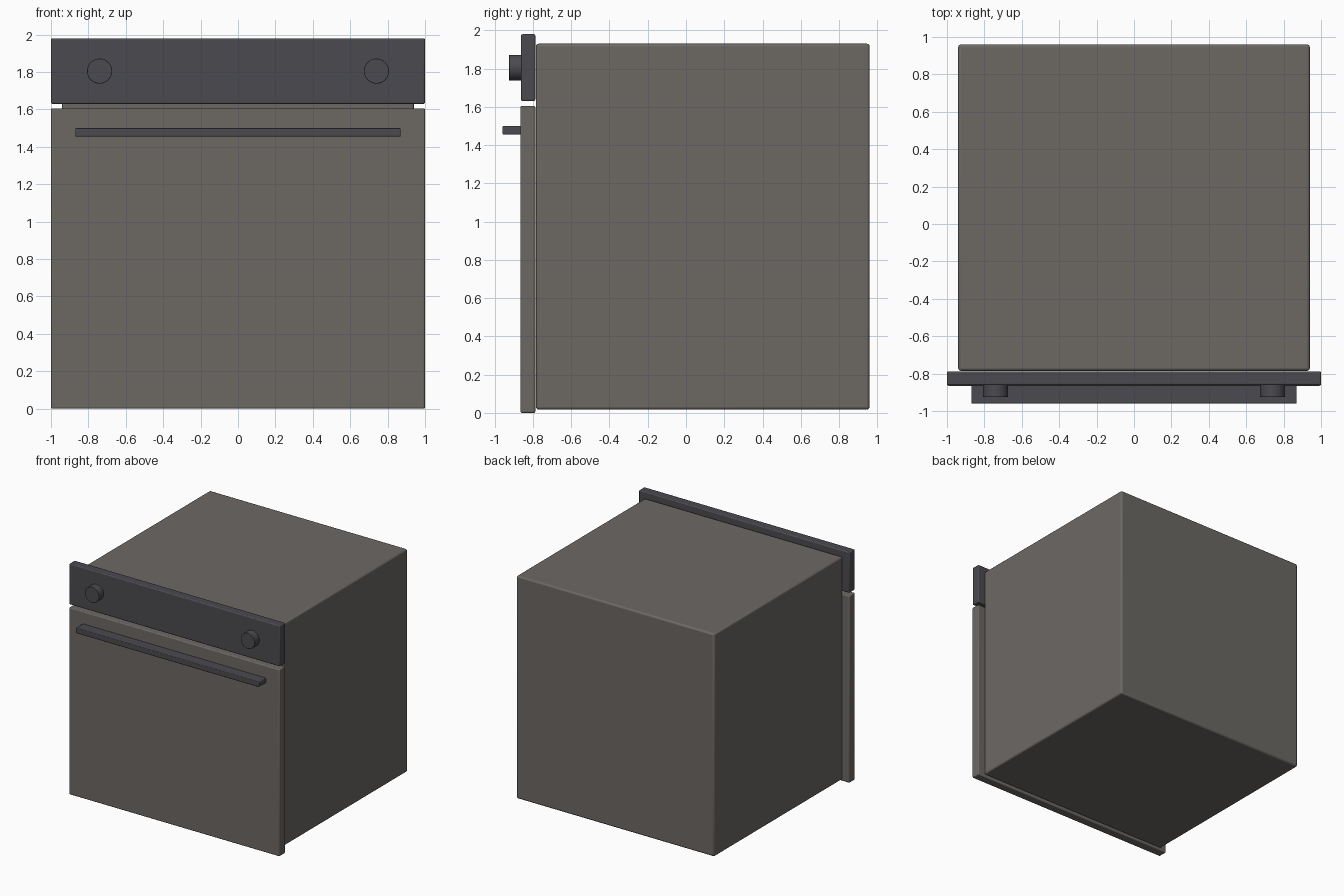
import bpy
from math import radians

cube = bpy.data.objects.get("Cube")
if cube:
    bpy.data.objects.remove(cube, do_unlink=True)


def make_material(name, rgb):
    mat = bpy.data.materials.new(name)
    mat.use_nodes = True
    mat.diffuse_color = (*rgb, 1)
    mat.node_tree.nodes["Principled BSDF"].inputs["Base Color"].default_value = (*rgb, 1)
    return mat


steel = make_material("warm grey steel", (0.15, 0.138, 0.127))
charcoal = make_material("charcoal", (0.07, 0.068, 0.078))


def finish(obj, name, mat, bevel):
    obj.name = name
    obj.data.materials.append(mat)
    mod = obj.modifiers.new("Rounded edges", "BEVEL")
    mod.width = bevel
    mod.segments = 3
    mod.limit_method = "ANGLE"
    bpy.ops.object.shade_smooth_by_angle(angle=radians(35))


def box(name, mat, x, y, z, bevel):
    """Rounded box from (min, max) ranges."""
    bpy.ops.mesh.primitive_cube_add(size=1, location=[sum(r) / 2 for r in (x, y, z)])
    obj = bpy.context.object
    obj.scale = [r[1] - r[0] for r in (x, y, z)]
    bpy.ops.object.transform_apply(location=False, rotation=False, scale=True)
    finish(obj, name, mat, bevel)


# Housing and front panels
box("oven_body", steel, (-0.94, 0.94), (-0.785, 0.96), (0.017, 1.93), 0.015)
box("oven_door", steel, (-1, 1), (-0.865, -0.788), (0, 1.605), 0.008)
box("control_panel", charcoal, (-1, 1), (-0.862, -0.788), (1.63, 1.98), 0.008)

# Door handle
box("door_handle", charcoal, (-0.87, 0.87), (-0.96, -0.86), (1.455, 1.5), 0.006)

# Control knobs
for side, x in (("right", -0.74), ("left", 0.74)):
    bpy.ops.mesh.primitive_cylinder_add(vertices=48, radius=0.067, depth=0.07,
                                        location=(x, -0.89, 1.805),
                                        rotation=(radians(90), 0, 0))
    finish(bpy.context.object, side + "_knob", charcoal, 0.003)
